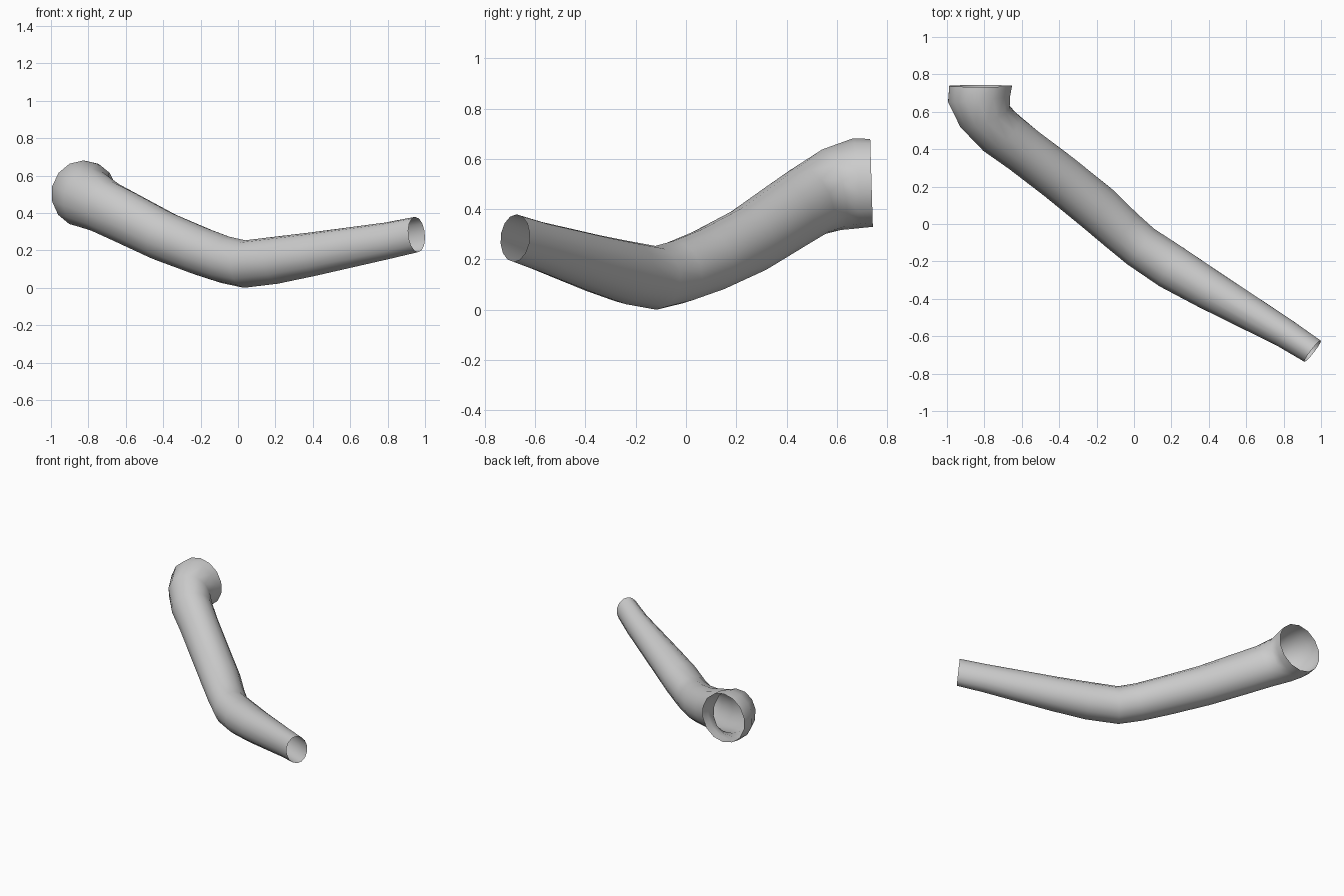
import bpy, bmesh, math
from mathutils import Vector

if "Cube" in bpy.data.objects:
    bpy.data.objects.remove(bpy.data.objects["Cube"])

SIDES = 14
# Path stations: centre, half width, half height, optional facing direction
path = [
    ((-0.82, 0.738, 0.51), 0.172, 0.175, (0, -1, -0.03)),
    ((-0.828, 0.67, 0.507), 0.171, 0.179, (0.1, -1, -0.05)),
    ((-0.80, 0.578, 0.482), 0.145, 0.165, (0.36, -0.93, -0.25)),
    ((-0.715, 0.49, 0.437), 0.137, 0.147, (0.6, -0.66, -0.36)),
    ((-0.60, 0.402, 0.38), 0.130, 0.144, None),
    ((-0.40, 0.25, 0.28), 0.131, 0.136, None),
    ((-0.20, 0.088, 0.20), 0.132, 0.130, None),
    ((-0.07, -0.03, 0.155), 0.125, 0.127, None),
    ((0.035, -0.12, 0.132), 0.122, 0.127, None),
    ((0.20, -0.23, 0.152), 0.124, 0.126, None),
    ((0.40, -0.35, 0.185), 0.111, 0.117, None),
    ((0.80, -0.58, 0.257), 0.081, 0.098, None),
    ((0.955, -0.68, 0.29), 0.073, 0.095, (0.79, -0.61, 0.1)),
]

# Open-ended bent tube, lofted ring by ring
bm = bmesh.new()
rings = []
for i, (c, w, h, facing) in enumerate(path):
    c = Vector(c)
    if facing:
        t = Vector(facing).normalized()
    else:
        before = (c - Vector(path[i - 1][0])).normalized()
        after = (Vector(path[i + 1][0]) - c).normalized()
        t = (before + after).normalized()
    side = t.cross(Vector((0, 0, 1))).normalized()
    up = side.cross(t)
    ring = []
    for k in range(SIDES):
        a = 2 * math.pi * k / SIDES
        ring.append(bm.verts.new(c + side * w * math.sin(a) + up * h * math.cos(a)))
    rings.append(ring)

for r0, r1 in zip(rings, rings[1:]):
    for k in range(SIDES):
        n = (k + 1) % SIDES
        bm.faces.new((r0[k], r0[n], r1[n], r1[k])).smooth = True
bmesh.ops.recalc_face_normals(bm, faces=bm.faces)

# Make sure the surface faces outwards
bm.faces.ensure_lookup_table()
f = bm.faces[0]
if f.normal.dot(f.calc_center_median() - Vector(path[0][0])) < 0:
    bmesh.ops.reverse_faces(bm, faces=bm.faces)

mesh = bpy.data.meshes.new("bent_pipe")
bm.to_mesh(mesh)
bm.free()
pipe = bpy.data.objects.new("bent_pipe", mesh)
bpy.context.collection.objects.link(pipe)

# Rest the lowest point on the ground
pipe.location.z = -min(v.co.z for v in mesh.vertices)
